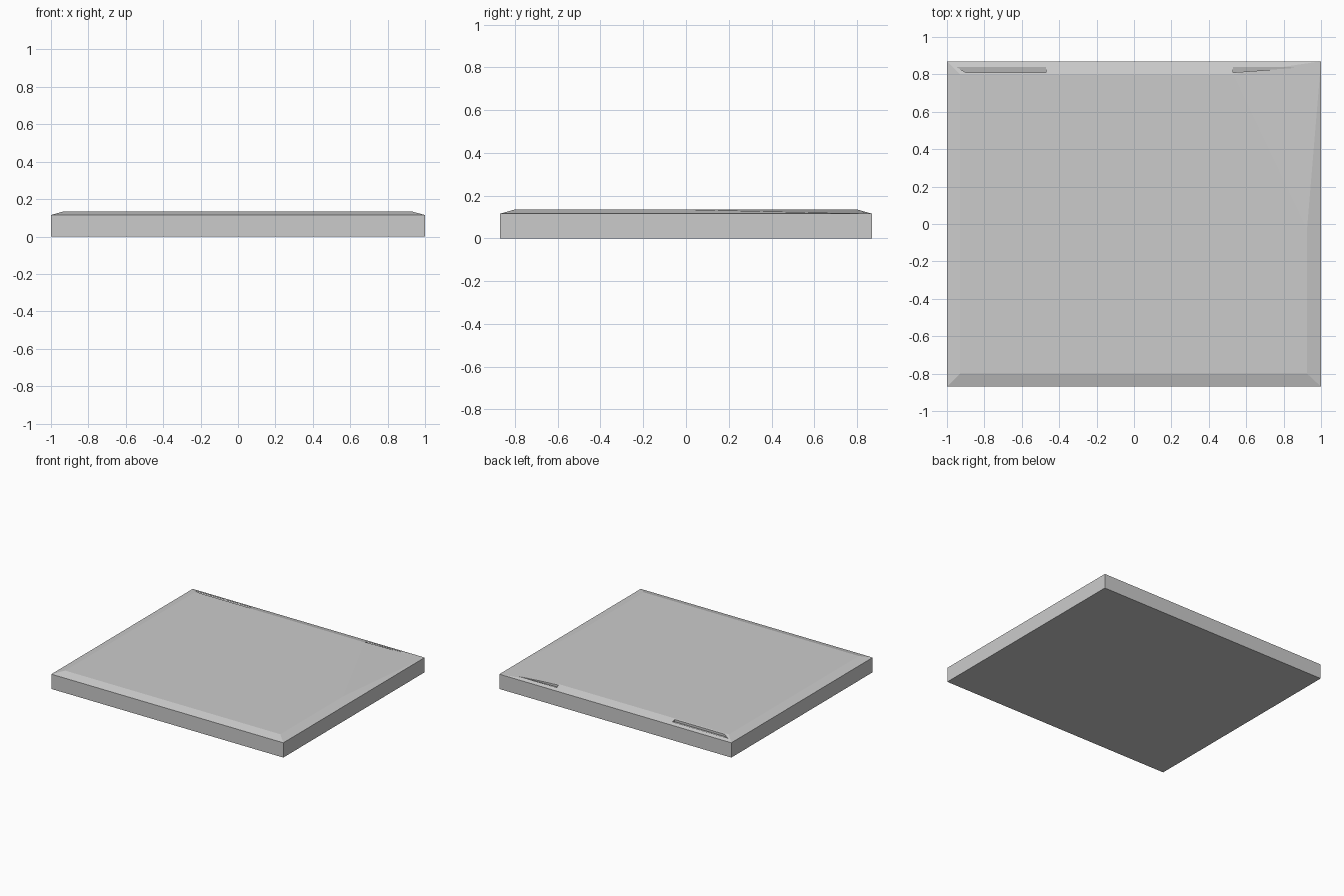
import bpy, bmesh

if "Cube" in bpy.data.objects:
    bpy.data.objects.remove(bpy.data.objects["Cube"])


def hull_object(name, points):
    """Make a closed faceted solid around a few corner points."""
    bm = bmesh.new()
    for p in points:
        bm.verts.new(p)
    bmesh.ops.convex_hull(bm, input=bm.verts)
    bmesh.ops.dissolve_limit(bm, angle_limit=0.002, verts=bm.verts, edges=bm.edges)
    bmesh.ops.recalc_face_normals(bm, faces=bm.faces)
    mesh = bpy.data.meshes.new(name)
    bm.to_mesh(mesh)
    bm.free()
    obj = bpy.data.objects.new(name, mesh)
    bpy.context.collection.objects.link(obj)
    return obj


# Slab with bevelled rim; the back right corner slopes away gently
X, Y, RIM, TOP = 1.0, 0.87, 0.115, 0.135
points = [(sx * X, sy * Y, z) for sx in (-1, 1) for sy in (-1, 1) for z in (0, RIM)]
top_outline = [(-0.93, -0.8), (0.925, -0.8), (0.925, -0.03), (0.53, 0.8), (-0.93, 0.8)]
slab = hull_object("slab", points + [(x, y, TOP) for x, y in top_outline])

# Two shallow notches in the back bevel
notches = {
    "left_notch": [(-0.9, 0.81), (-0.47, 0.81), (-0.47, 0.84), (-0.95, 0.84)],
    "right_notch": [(0.53, 0.81), (0.91, 0.838), (0.53, 0.84)],
}
for name, outline in notches.items():
    low = [(x, y, 0.115 + (y - 0.81) * 0.25) for x, y in outline]
    cutter = hull_object(name, low + [(x, y, 0.2) for x, y in outline])
    cutter.hide_render = True
    mod = slab.modifiers.new(name, 'BOOLEAN')
    mod.operation = 'DIFFERENCE'
    mod.solver = 'EXACT'
    mod.object = cutter
    bpy.context.view_layer.objects.active = slab
    bpy.ops.object.modifier_apply(modifier=mod.name)
    bpy.data.objects.remove(cutter)
